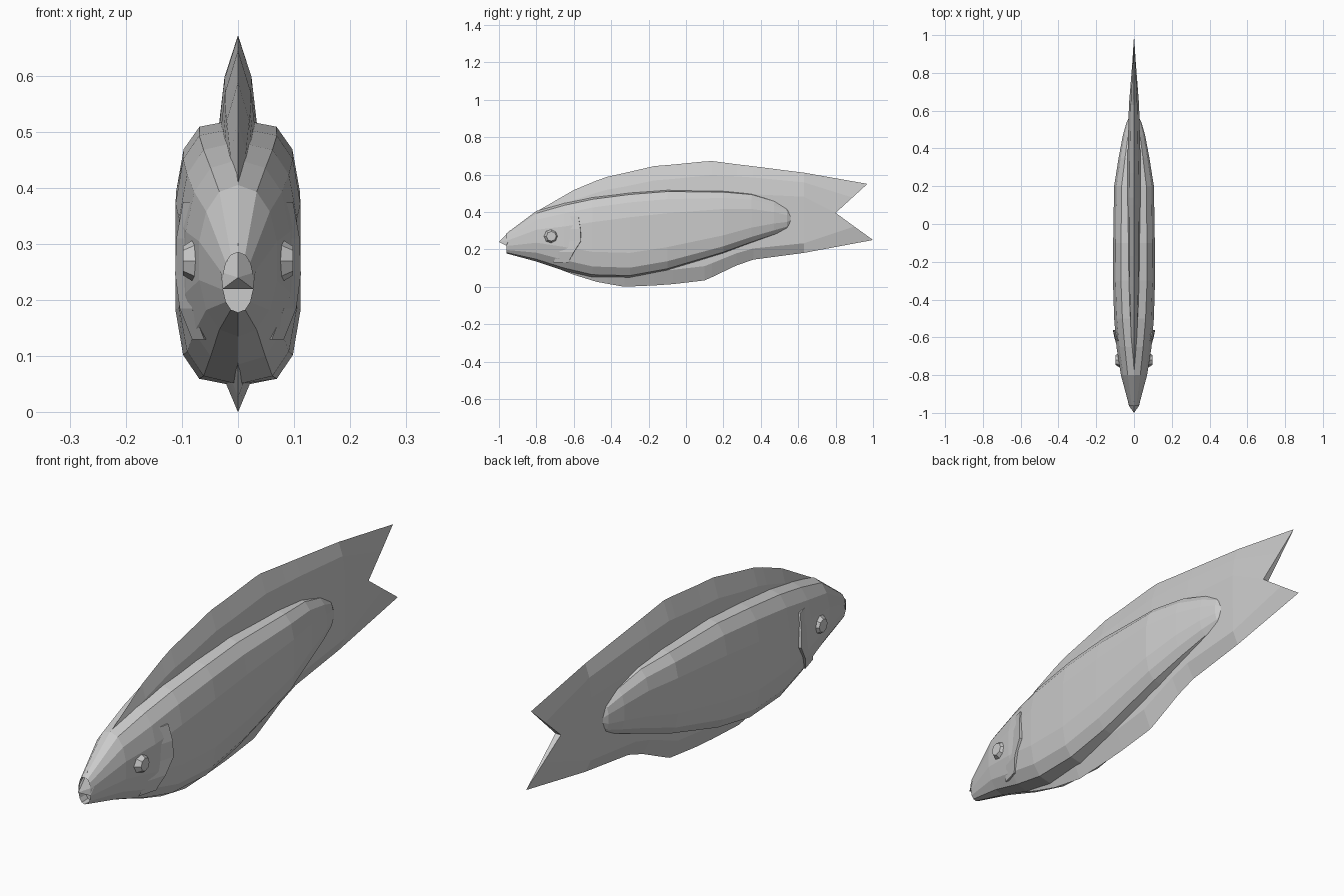
import bpy, bmesh
from math import cos, sin, pi, copysign
from mathutils import Matrix

if "Cube" in bpy.data.objects:
    bpy.data.objects.remove(bpy.data.objects["Cube"])


def finish(name, bm):
    bmesh.ops.recalc_face_normals(bm, faces=bm.faces)
    me = bpy.data.meshes.new(name)
    bm.to_mesh(me)
    bm.free()
    ob = bpy.data.objects.new(name, me)
    bpy.context.collection.objects.link(ob)
    return ob


def loft(bm, rings):
    rows = [[bm.verts.new(p) for p in r] for r in rings]
    n = len(rows[0])
    for a, b in zip(rows, rows[1:]):
        for i in range(n):
            j = (i + 1) % n
            bm.faces.new((a[i], a[j], b[j], b[i]))
    return rows


def section(y, top, bottom, w, n, sides=14):
    # squarish oval cross-section, n sets how boxy it is
    pts = []
    for i in range(sides):
        a = 2 * pi * (i + 0.5) / sides
        c, s = cos(a), sin(a)
        x = w * copysign(abs(c) ** (2 / n), c)
        z = (top + bottom) / 2 + (top - bottom) / 2 * copysign(abs(s) ** (2 / n), s)
        pts.append((x, y, z))
    return pts


# Body: y, top, bottom, half width, boxiness
stations = [
    (-0.96, 0.285, 0.178, 0.027, 2.2),
    (-0.80, 0.405, 0.135, 0.071, 2.2),
    (-0.65, 0.450, 0.085, 0.095, 2.5),
    (-0.50, 0.482, 0.050, 0.107, 3.0),
    (-0.30, 0.507, 0.046, 0.113, 3.4),
    (-0.10, 0.522, 0.083, 0.112, 3.4),
    (0.20, 0.516, 0.175, 0.107, 3.4),
    (0.35, 0.502, 0.230, 0.083, 3.0),
    (0.47, 0.465, 0.272, 0.060, 2.6),
    (0.54, 0.430, 0.300, 0.040, 2.4),
    (0.56, 0.400, 0.330, 0.028, 2.2),
]
bm = bmesh.new()
rows = loft(bm, [section(*s) for s in stations])
bm.faces.new(rows[-1])
mouth = bm.faces.new(rows[0])
# open mouth
bmesh.ops.inset_region(bm, faces=[mouth], thickness=0.006)
bmesh.ops.translate(bm, verts=mouth.verts, vec=(0, 0.04, 0))
finish("body", bm)

# Upper lip
bm = bmesh.new()
for p in [(0, -1.0, 0.24), (0, -0.94, 0.302)]:
    bm.verts.new(p)
for s in (-1, 1):
    for p in [(0.027, -0.962, 0.22), (0.031, -0.945, 0.25), (0.012, -0.94, 0.222)]:
        bm.verts.new((s * p[0], p[1], p[2]))
bmesh.ops.convex_hull(bm, input=bm.verts)
finish("upper_lip", bm)

# Continuous back, tail and belly fin: y, top, bottom, half width
fin = [
    (-0.82, 0.390, 0.150, 0.006),
    (-0.60, 0.517, 0.064, 0.022),
    (-0.48, 0.567, 0.027, 0.028),
    (-0.42, 0.588, 0.016, 0.031),
    (-0.33, 0.608, 0.000, 0.034),
    (-0.17, 0.645, 0.007, 0.036),
    (-0.07, 0.653, 0.014, 0.036),
    (0.10, 0.670, 0.034, 0.037),
    (0.14, 0.672, 0.052, 0.037),
    (0.27, 0.655, 0.114, 0.036),
    (0.36, 0.644, 0.145, 0.034),
    (0.63, 0.610, 0.181, 0.027),
]
rings = []
for y, t, b, w in fin:
    h = t - b
    right = [(w * 0.65, y, t - 0.12 * h), (w, y, t - 0.3 * h), (w * 0.9, y, b + 0.12 * h)]
    left = [(-x, yy, z) for x, yy, z in reversed(right)]
    rings.append([(0, y, t)] + right + [(0, y, b)] + left)
# forked tail edge
edge = [(0.006, 0.89, 0.477), (0.012, 0.80, 0.395), (0.006, 0.90, 0.322)]
rings.append([(0, 0.97, 0.55)] + edge + [(0, 1.0, 0.25)]
             + [(-x, y, z) for x, y, z in reversed(edge)])
bm = bmesh.new()
rows = loft(bm, rings)
bm.faces.new(rows[0])
e = rows[-1]
for ids in [(0, 1, 7), (1, 2, 6, 7), (2, 3, 5, 6), (3, 4, 5)]:
    bm.faces.new([e[i] for i in ids])
finish("fins_and_tail", bm)

for side, s in (("left", -1), ("right", 1)):
    # Eyes
    bm = bmesh.new()
    bmesh.ops.create_cone(bm, cap_ends=True, segments=8, radius1=0.047, radius2=0.026,
                          depth=0.034, matrix=Matrix.Translation((s * 0.081, -0.72, 0.27))
                          @ Matrix.Rotation(s * pi / 2, 4, 'Y'))
    finish(side + "_eye", bm)

    # Gill covers: wedge plates with a raised rear edge (rear y, z, outer x)
    bm = bmesh.new()
    rear = [(-0.575, 0.375, 0.098), (-0.565, 0.31, 0.110), (-0.562, 0.245, 0.112),
            (-0.60, 0.185, 0.104), (-0.63, 0.13, 0.082)]
    strips = []
    for y, z, x in rear:
        strips.append([(s * (x - 0.022), y - 0.08, z), (s * x, y, z), (s * (x - 0.035), y + 0.005, z)])
    rows = loft(bm, strips)
    bm.faces.new(rows[0])
    bm.faces.new(rows[-1])
    finish(side + "_gill_cover", bm)
